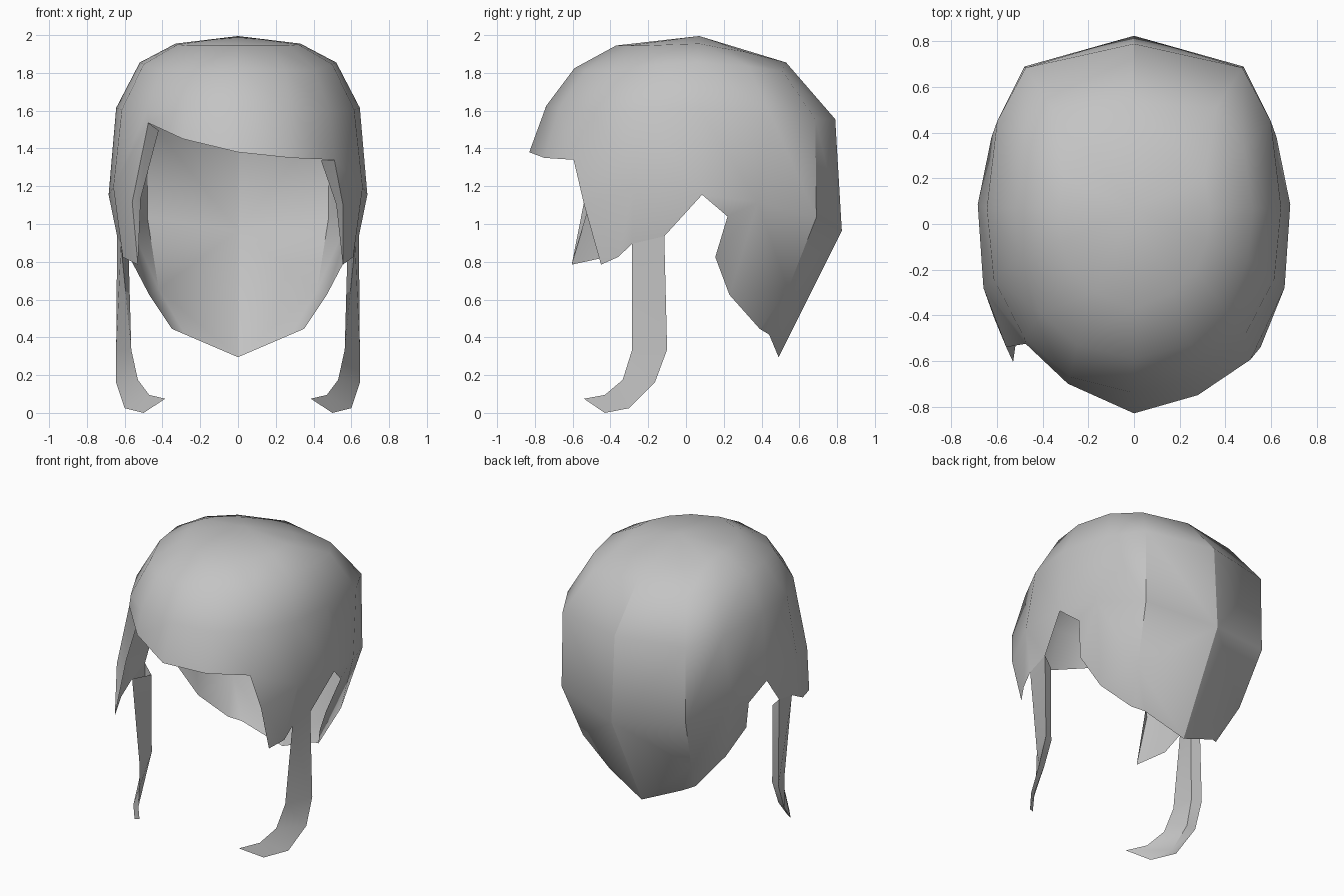
import bpy, bmesh, math

if "Cube" in bpy.data.objects:
    bpy.data.objects.remove(bpy.data.objects["Cube"])

hair = bpy.data.materials.new("grey_hair")
hair.diffuse_color = (0.55, 0.55, 0.55, 1)
hair.use_nodes = True
hair.node_tree.nodes["Principled BSDF"].inputs["Base Color"].default_value = hair.diffuse_color


def make(name, faces):
    """Sheet from coordinate polygons, welded and smooth shaded."""
    bm = bmesh.new()
    for f in faces:
        bm.faces.new([bm.verts.new(p) for p in f])
    bmesh.ops.remove_doubles(bm, verts=bm.verts, dist=0.002)
    bmesh.ops.recalc_face_normals(bm, faces=bm.faces)
    me = bpy.data.meshes.new(name)
    bm.to_mesh(me)
    bm.free()
    me.materials.append(hair)
    ob = bpy.data.objects.new(name, me)
    bpy.context.collection.objects.link(ob)
    bpy.ops.object.select_all(action='DESELECT')
    ob.select_set(True)
    bpy.context.view_layer.objects.active = ob
    bpy.ops.object.shade_smooth_by_angle(angle=math.radians(42))
    return ob


def side(faces, s):
    return [[(s * x, y, z) for x, y, z in f] for f in faces]


def strip(a, b):
    return [[a[i], a[i + 1], b[i + 1], b[i]] for i in range(len(a) - 1)]


# Half rings of the skull cap, from front centre round to back centre
CROWN = (0, .07, 2.0)
RING1 = [(0, -.37, 1.95), (.17, -.30, 1.95), (.27, -.20, 1.95), (.32, -.08, 1.955),
         (.33, .07, 1.96), (.31, .20, 1.935), (.20, .32, 1.915), (0, .30, 1.93)]
RING2 = [(0, -.59, 1.83), (.25, -.53, 1.82), (.41, -.39, 1.82), (.50, -.15, 1.85),
         (.52, .07, 1.86), (.48, .33, 1.84), (.36, .51, 1.815), (0, .53, 1.86)]
RING3 = [(0, -.74, 1.63), (.28, -.67, 1.62), (.48, -.50, 1.61), (.615, -.24, 1.61),
         (.645, .07, 1.62), (.60, .45, 1.58), (.475, .685, 1.56), (0, .79, 1.56)]
RING4 = [(.66, -.28, 1.20), (.685, .085, 1.16), (.625, .38, 1.12),
         (.48, .69, 1.04), (0, .825, .97)]

# Hem at the nape and the point where each long strand hangs
NOTCH, EAR = (.64, .22, 1.045), (.575, .155, .83)
NAPE = [(.47, .23, .63), (.35, .39, .45), (.28, .44, .42), (0, .49, .30)]
BULGE = (.42, .54, .66)
HANG = [(.62, -.285, .90), (.64, -.115, .94)]

# Fringe hem and temple lock differ left to right
FRINGE = {1: [(0, -.83, 1.385), (.28, -.75, 1.355), (.51, -.595, 1.345)],
          -1: [(0, -.83, 1.385), (.29, -.70, 1.455), (.475, -.525, 1.54)]}
LOCK = {1: [(.555, -.54, 1.11), (.555, -.45, .79), (.61, -.36, .83)],
        -1: [(.56, -.54, 1.12), (.53, -.605, .79), (.61, -.42, .83)]}
FOLD = {1: [(.44, -.51, 1.34), (.52, -.46, 1.11)],
        -1: [(.42, -.47, 1.50), (.515, -.50, 1.14)]}

cap = []
for s in (1, -1):
    f = [[CROWN, RING1[i], RING1[i + 1]] for i in range(7)]
    f += strip(RING1, RING2) + strip(RING2, RING3)
    fr, lk = FRINGE[s], LOCK[s]
    # fringe and temple lock
    f += strip(RING3[:3], fr)
    f += [[RING3[2], RING3[3], RING4[0], fr[2]], [fr[2], lk[0], RING4[0]],
          [lk[0], lk[1], lk[2], RING4[0]], [lk[2], HANG[0], RING4[0]]]
    # sides, back and nape
    f += strip(RING3[3:], RING4)
    f.append([RING4[0], RING4[1], HANG[1], HANG[0]])
    f += [[RING4[1], NOTCH, RING4[2]], [NOTCH, EAR, RING4[2]],
          [EAR, NAPE[0], RING4[2]], [NAPE[0], BULGE, RING4[2]],
          [BULGE, RING4[3], RING4[2]], [NAPE[0], NAPE[1], BULGE],
          [NAPE[1], NAPE[2], BULGE], [NAPE[2], NAPE[3], BULGE],
          [NAPE[3], RING4[4], BULGE], [RING4[4], RING4[3], BULGE]]
    cap += side(f, s)
cap_mesh = make("hair_cap", cap).data

# Crisp parting seam down the back
for e in cap_mesh.edges:
    ends = [cap_mesh.vertices[i].co for i in e.vertices]
    if all(abs(c.x) < .001 and c.y > .4 for c in ends):
        e.use_edge_sharp = True

# Turned-in edge of each temple lock
for s, n in ((1, "right"), (-1, "left")):
    hem = [FRINGE[s][2]] + LOCK[s][:2]
    inner = FOLD[s]
    make("temple_fold_" + n, side(
        [[hem[0], hem[1], inner[1], inner[0]], [hem[1], hem[2], inner[1]]], s))

# Long strands in front of the ears: outer and inner sheet, curling to a tip
FRONT = [HANG[0], (.565, -.285, .34), (.53, -.335, .18), (.47, -.43, .10), (.385, -.54, .08)]
BACK = [HANG[1], (.645, -.10, .34), (.645, -.165, .165), (.60, -.30, .03), (.50, -.43, .005)]
INNER = [(.58, -.13, .88), (.58, -.125, .34), (.59, -.18, .18), (.57, -.30, .05), BACK[4]]
for s, n in ((1, "right"), (-1, "left")):
    make("side_strand_" + n, side(strip(FRONT, BACK) + strip(BACK, INNER)[:3]
                                  + [[BACK[3], BACK[4], INNER[3]]]
                                  + strip(INNER, FRONT), s))

# Rest exactly on the ground
low = min(v.co.z for o in bpy.data.objects for v in o.data.vertices)
for o in bpy.data.objects:
    o.location.z -= low
